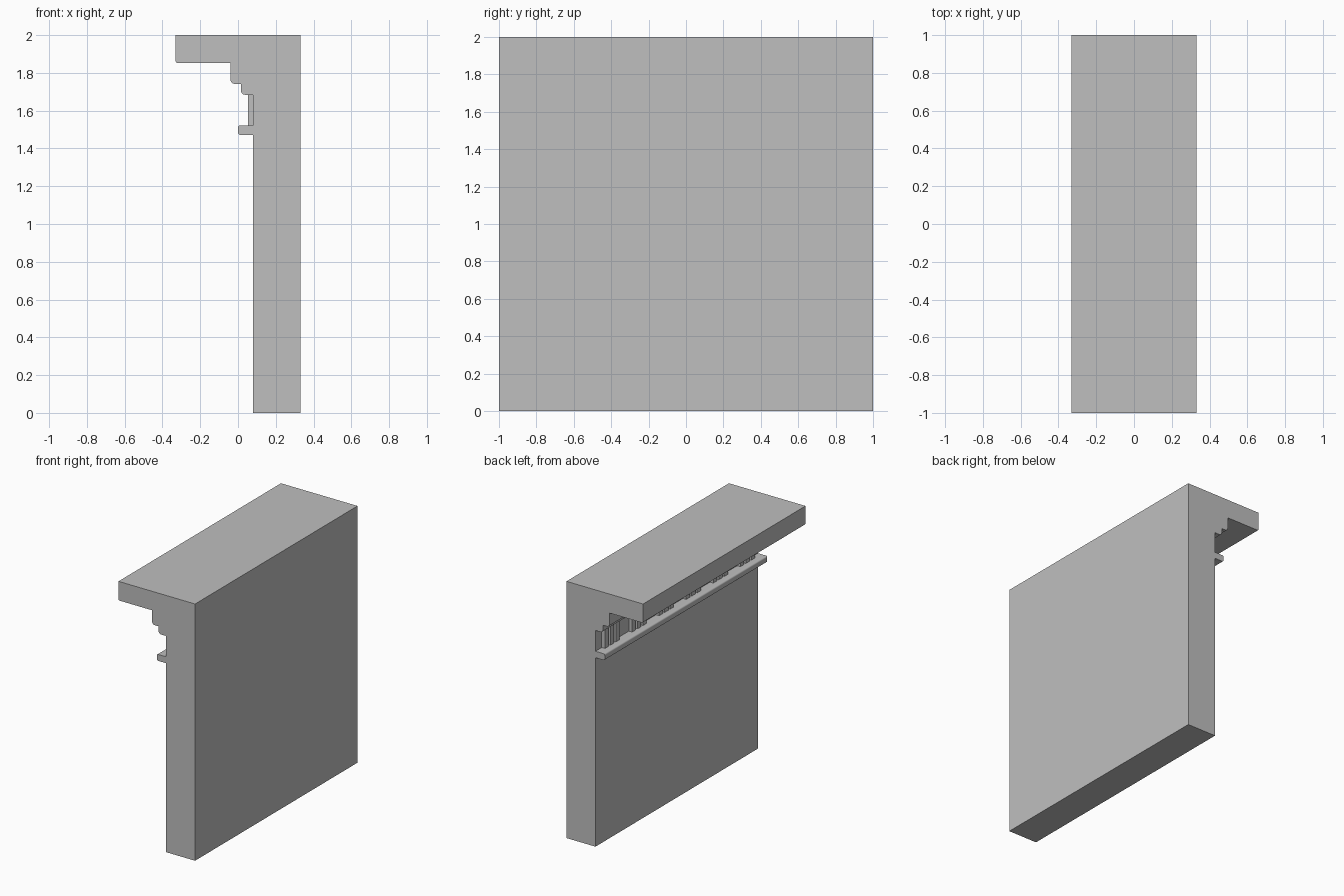
import bpy
import bmesh
from math import cos, sin, pi, radians

cube = bpy.data.objects.get("Cube")
if cube:
    bpy.data.objects.remove(cube, do_unlink=True)

stone = bpy.data.materials.new("grey_stone")
stone.use_nodes = True
GREY = (0.52, 0.52, 0.52, 1.0)
stone.diffuse_color = GREY
stone.node_tree.nodes["Principled BSDF"].inputs["Base Color"].default_value = GREY

LENGTH = 2.0
WALL_FACE = 0.08


def add_object(name, bm):
    bmesh.ops.recalc_face_normals(bm, faces=bm.faces)
    mesh = bpy.data.meshes.new(name)
    bm.to_mesh(mesh)
    bm.free()
    mesh.materials.append(stone)
    obj = bpy.data.objects.new(name, mesh)
    bpy.context.collection.objects.link(obj)
    return obj


def round_corner(x, z, r, lower=True, steps=5):
    """Quarter-round points for an outer corner facing -x."""
    sign = 1 if lower else -1
    pts = [(x + r - r * cos(a), z + sign * (r - r * sin(a)))
           for a in (i * pi / 2 / steps for i in range(steps + 1))]
    return pts if lower else pts[::-1]


def extrude_profile(name, points):
    bm = bmesh.new()
    face = bm.faces.new([bm.verts.new((x, -LENGTH / 2, z)) for x, z in points])
    new = bmesh.ops.extrude_face_region(bm, geom=[face])["geom"]
    verts = [g for g in new if isinstance(g, bmesh.types.BMVert)]
    bmesh.ops.translate(bm, verts=verts, vec=(0, LENGTH, 0))
    return add_object(name, bm)


# Wall with its stepped cornice and the lower ledge, as one section
profile = [(0.33, 0), (0.33, 2), (-0.33, 2)]
profile += round_corner(-0.33, 1.852, 0.012)
profile += [(-0.04, 1.852)]
profile += round_corner(-0.04, 1.742, 0.022)
profile += [(0.016, 1.742)]
profile += round_corner(0.016, 1.684, 0.022)
profile += [(WALL_FACE, 1.684), (WALL_FACE, 1.522)]
profile += round_corner(0.0, 1.522, 0.012, lower=False)
profile += round_corner(0.0, 1.472, 0.012)
profile += [(WALL_FACE, 1.472), (WALL_FACE, 0)]
wall = extrude_profile("wall_and_cornice", profile)

# Frieze: six groups of three upright bars
bm = bmesh.new()
GROUPS, BAR, PITCH = 6, 0.045, 0.067
for g in range(GROUPS):
    centre = -LENGTH / 2 + (g + 0.5) * LENGTH / GROUPS
    for k in (-1, 0, 1):
        verts = bmesh.ops.create_cube(bm, size=1)["verts"]
        bmesh.ops.scale(bm, verts=verts, vec=(0.03, BAR, 0.162))
        bmesh.ops.translate(bm, verts=verts,
                            vec=(0.067, centre + k * PITCH, 1.603))
bars = add_object("frieze_bars", bm)

# Soft rounded mouldings with crisp edges elsewhere
bpy.ops.object.select_all(action="DESELECT")
wall.select_set(True)
bpy.context.view_layer.objects.active = wall
bpy.ops.object.shade_smooth_by_angle(angle=radians(30))
